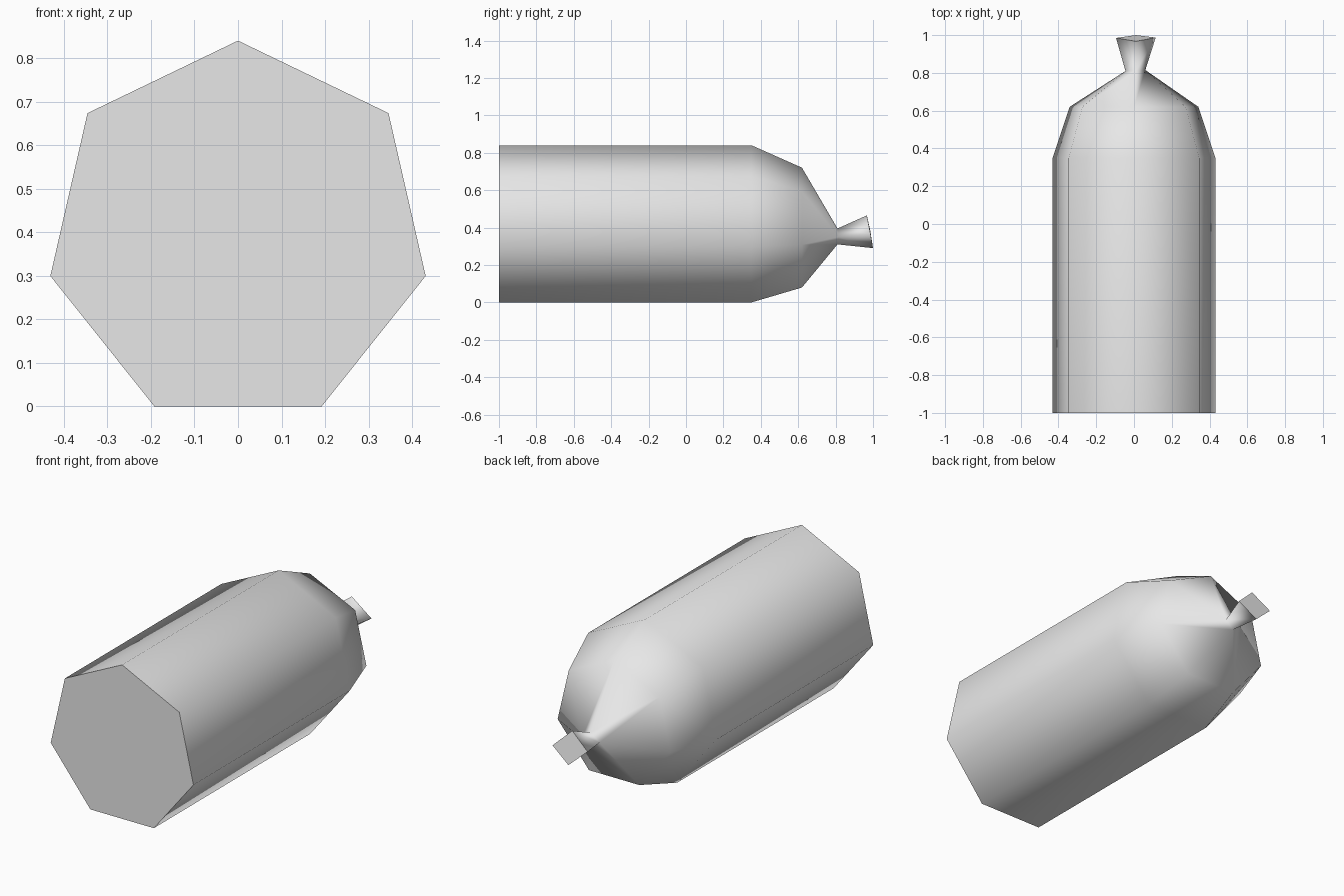
import bpy
import bmesh
from math import sin, cos, tau

# Remove the default cube
cube = bpy.data.objects.get("Cube")
if cube:
    bpy.data.objects.remove(cube, do_unlink=True)

# Single grey material
grey = bpy.data.materials.new("plain_grey")
grey.use_nodes = True
colour = (0.8, 0.8, 0.8, 1.0)
grey.diffuse_color = colour
grey.node_tree.nodes["Principled BSDF"].inputs["Base Color"].default_value = colour

SIDES = 7
bm = bmesh.new()


def heptagon(y, radius_x, radius_z, centre_z):
    """Seven-sided ring across the y axis with one corner at the top."""
    return [bm.verts.new((radius_x * sin(tau * i / SIDES), y,
                          centre_z + radius_z * cos(tau * i / SIDES)))
            for i in range(SIDES)]


def bridge(ring_a, ring_b):
    """Smooth faces between two rings; repeated corners become triangles."""
    count = len(ring_a)
    for i in range(count):
        j = (i + 1) % count
        corners = [ring_a[i], ring_a[j], ring_b[j], ring_b[i]]
        bm.faces.new(list(dict.fromkeys(corners))).smooth = True


# Casing: straight body and tapering shoulder
base = heptagon(-1.0, 0.442, 0.442, 0.398)
shoulder = heptagon(0.35, 0.442, 0.442, 0.398)
taper = heptagon(0.62, 0.35, 0.337, 0.383)

# Pinched neck and flared tail, both diamond shaped: top, right, bottom, left
neck = [bm.verts.new(p) for p in
        [(0.01, 0.81, 0.395), (0.06, 0.815, 0.35),
         (0.01, 0.81, 0.31), (-0.045, 0.81, 0.355)]]
tail = [bm.verts.new(p) for p in
        [(0.01, 0.967, 0.465), (0.115, 0.987, 0.365),
         (0.01, 1.0, 0.29), (-0.095, 0.985, 0.385)]]

# Seven corners gather into the four neck corners
gathered = [neck[(i + 1) // 2] for i in range(SIDES)]

bridge(base, shoulder)
bridge(shoulder, taper)
bridge(taper, gathered)
bridge(neck, tail)

# Flat cut end and flat tail tip
bm.faces.new(base).smooth = False
bm.faces.new(tail).smooth = False
bmesh.ops.recalc_face_normals(bm, faces=bm.faces)

mesh = bpy.data.meshes.new("casing_end")
bm.to_mesh(mesh)
bm.free()
mesh.materials.append(grey)
casing = bpy.data.objects.new("casing_end", mesh)
bpy.context.collection.objects.link(casing)
